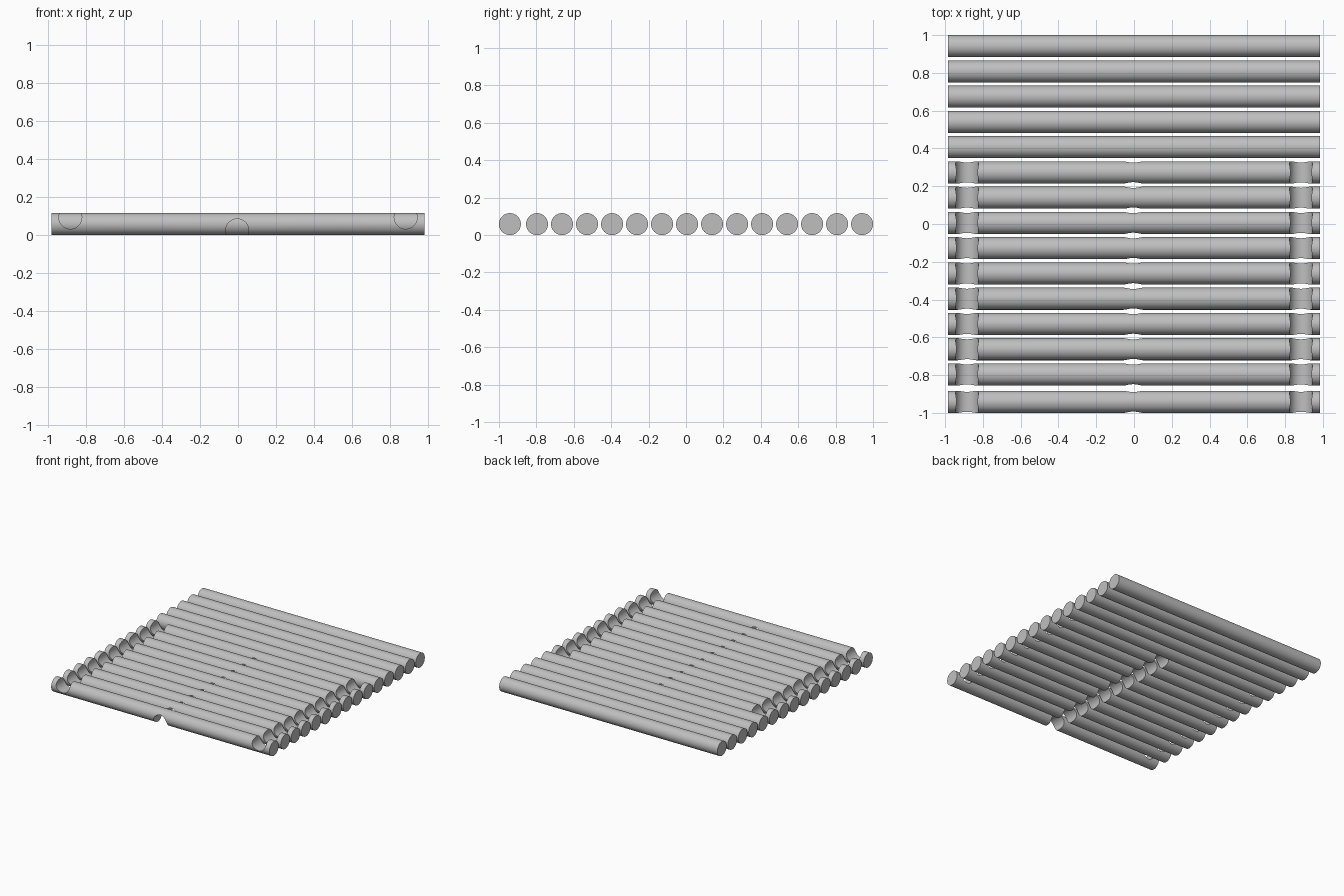
import bpy, bmesh, math
from mathutils import Matrix

if "Cube" in bpy.data.objects:
    bpy.data.objects.remove(bpy.data.objects["Cube"])

R = 0.0585            # log radius
HALF = 0.984          # half log length
NOTCH_R = 0.0605
PITCH = 0.1337

grey = bpy.data.materials.new("plain grey")
grey.diffuse_color = (0.52, 0.52, 0.52, 1)
grey.use_nodes = True
grey.node_tree.nodes["Principled BSDF"].inputs["Base Color"].default_value = grey.diffuse_color


def cylinders(name, specs):
    """Object made of cylinders: (radius, length, axis, centre)."""
    bm = bmesh.new()
    for radius, length, axis, centre in specs:
        turn = Matrix.Rotation(math.pi / 2, 4, 'Y' if axis == 'X' else 'X')
        bmesh.ops.create_cone(bm, cap_ends=True, segments=64, radius1=radius,
                              radius2=radius, depth=length,
                              matrix=Matrix.Translation(centre) @ turn)
    me = bpy.data.meshes.new(name)
    bm.to_mesh(me)
    bm.free()
    me.materials.append(grey)
    ob = bpy.data.objects.new(name, me)
    bpy.context.collection.objects.link(ob)
    return ob


# Round cutters: two saddles on top near the ends, one below in the middle
cutter = cylinders("notch_cutter", [
    (NOTCH_R, 3, 'Y', (-0.884, 0, 0.0935)),
    (NOTCH_R, 3, 'Y', (0.884, 0, 0.0935)),
    (NOTCH_R, 3, 'Y', (-0.004, 0, 0.0255)),
])
cutter.hide_render = True

# Row of logs from back to front; the front ten are notched
for i in range(15):
    y = -0.9415 if i == 14 else 0.9415 - i * PITCH
    notched = i >= 5
    name = f"notched_log_{i - 4}" if notched else f"plain_log_{i + 1}"
    log = cylinders(name, [(R, 2 * HALF, 'X', (0, y, R))])
    bpy.ops.object.select_all(action='DESELECT')
    log.select_set(True)
    bpy.context.view_layer.objects.active = log
    if notched:
        mod = log.modifiers.new("notches", 'BOOLEAN')
        mod.operation = 'DIFFERENCE'
        mod.solver = 'EXACT'
        mod.object = cutter
        bpy.ops.object.modifier_apply(modifier=mod.name)
    bpy.ops.object.shade_smooth_by_angle(angle=math.radians(30))

bpy.data.objects.remove(cutter)
